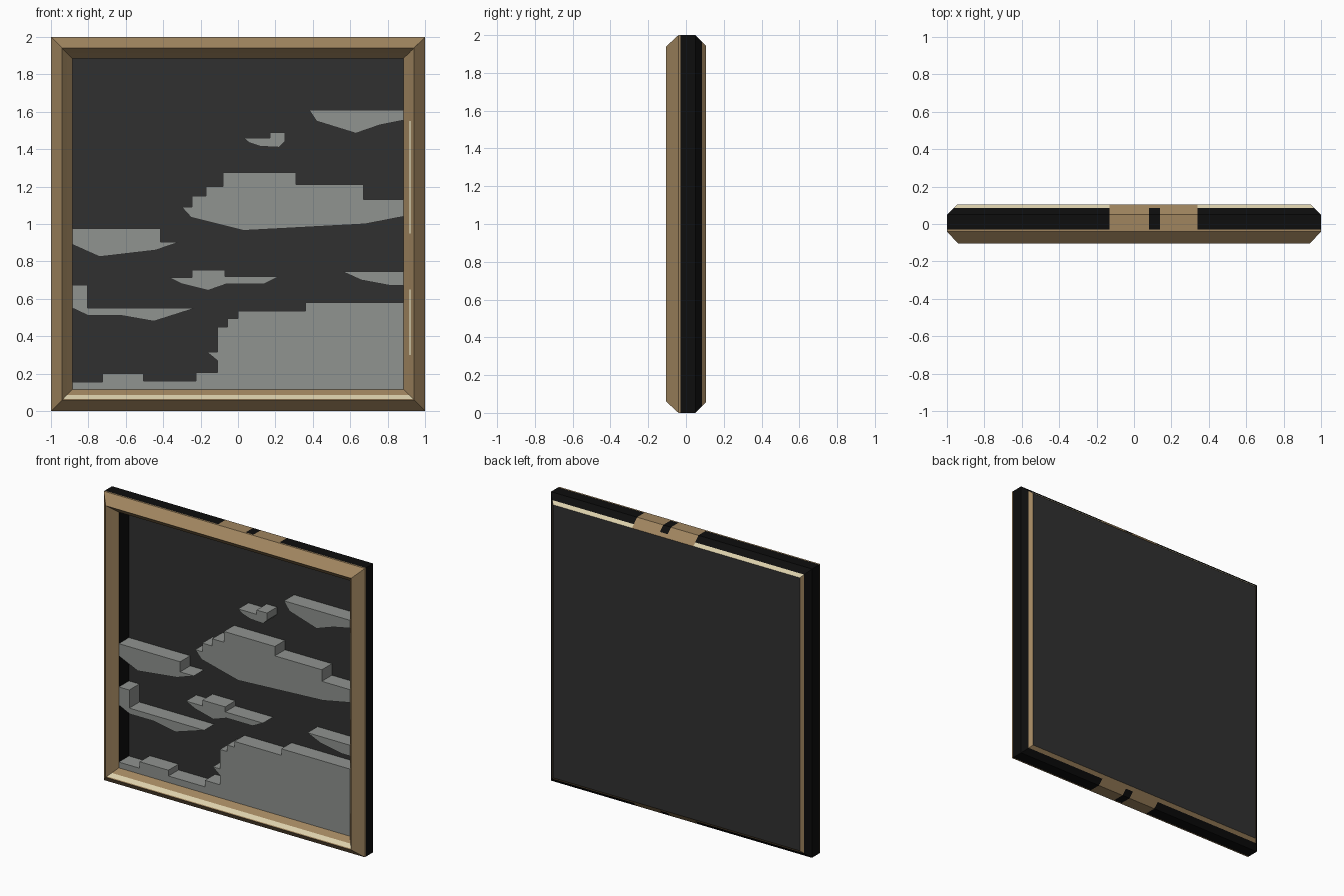
import bpy, bmesh

if "Cube" in bpy.data.objects:
    bpy.data.objects.remove(bpy.data.objects["Cube"])


def srgb(h):
    c = [int(h[i:i + 2], 16) / 255 for i in (0, 2, 4)]
    return [v / 12.92 if v <= 0.04045 else ((v + 0.055) / 1.055) ** 2.4 for v in c] + [1]


def material(name, h):
    m = bpy.data.materials.new(name)
    m.diffuse_color = srgb(h)
    m.use_nodes = True
    m.node_tree.nodes["Principled BSDF"].inputs["Base Color"].default_value = m.diffuse_color
    return m


WOOD = material("warm_wood", "A0855F")
PALE = material("pale_wood", "DCD0AC")
BLACK = material("black_edge", "0D0D0D")
DARK = material("dark_backing", "303030")
GREY = material("stone_grey", "909390")


def finish(name, bm, mats):
    bmesh.ops.recalc_face_normals(bm, faces=bm.faces)
    me = bpy.data.meshes.new(name)
    bm.to_mesh(me)
    bm.free()
    for m in mats:
        me.materials.append(m)
    ob = bpy.data.objects.new(name, me)
    bpy.context.collection.objects.link(ob)
    return ob


def prism(name, outline, y0, y1, mat):
    """Extrude an x/z outline from y0 back to y1."""
    bm = bmesh.new()
    face = bm.faces.new([bm.verts.new((x, y0, z)) for x, z in outline])
    ext = bmesh.ops.extrude_face_region(bm, geom=[face])["geom"]
    for v in ext:
        if isinstance(v, bmesh.types.BMVert):
            v.co.y = y1
    return finish(name, bm, [mat])


# Frame: profile of (inset, y) swept round a square, with cuts for painted zones
FRONT, BACK = -0.04, 0.07
profile = [(0.115, BACK), (0.115, FRONT), (0.085, -0.075), (0.075, -0.087),
           (0.065, -0.099), (0.06, -0.105), (0, -0.04), (0, -0.03),
           (0, 0.05), (0.035, 0.085), (0.055, 0.105)]
cuts_x = [-0.13, 0.08, 0.14, 0.34]
cuts_z = [-0.7, -0.35, -0.05, 0.55]
stations = ([(-1, -1)] + [(x, -1) for x in cuts_x] + [(1, -1)] +
            [(1, z) for z in cuts_z] + [(1, 1)] +
            [(x, 1) for x in reversed(cuts_x)] + [(-1, 1)])


def band_colour(band, a, b):
    """0 wood, 1 pale, 2 black, by profile band and place on the frame."""
    mx, mz = (a[0] + b[0]) / 2, (a[1] + b[1]) / 2
    level = a[1] == b[1]
    bare = level and (-0.13 < mx < 0.08 or 0.14 < mx < 0.34)
    if band == 0:
        return 2
    if band in (7, 8):
        return 0 if bare else 2
    if band in (2, 3) and level and mz < 0:
        return 1
    if band == 2 and a[0] == b[0] == 1 and (-0.7 < mz < -0.35 or -0.05 < mz < 0.55):
        return 1
    if band == 9 and level and mz > 0 and not -0.13 < mx < 0.34:
        return 1
    return 0


def place(c, inset):
    return c * (1 - inset) if abs(c) == 1 else c


bm = bmesh.new()
rings = [[bm.verts.new((place(u, i), y, 1 + place(v, i))) for i, y in profile]
         for u, v in stations]
for s in range(len(stations)):
    t = (s + 1) % len(stations)
    for k in range(len(profile) - 1):
        f = bm.faces.new((rings[s][k], rings[t][k], rings[t][k + 1], rings[s][k + 1]))
        f.material_index = band_colour(k, stations[s], stations[t])
finish("picture_frame", bm, [WOOD, PALE, BLACK])

# Backing panel
w = 0.945
prism("backing_panel", [(-w, 1 - w), (w, 1 - w), (w, 1 + w), (-w, 1 + w)], BACK, 0.105, DARK)


def terrace(name, x0, treads, underside):
    """Block with a stepped top (height, end x) and a free underside, right to left."""
    pts, x = [], x0
    for z, x1 in treads:
        pts += [(x, z), (x1, z)]
        x = x1
    prism(name, pts + underside, FRONT, BACK + 0.005, GREY)


# Floating ledges
E = 0.885
terrace("ledge_top_right", 0.38, [(1.61, E)],
        [(E, 1.555), (0.76, 1.53), (0.63, 1.485), (0.42, 1.55)])
terrace("ledge_small", 0.03, [(1.46, 0.17), (1.49, 0.25)],
        [(0.25, 1.44), (0.22, 1.41), (0.12, 1.415), (0.06, 1.435)])
terrace("ledge_large", -0.30,
        [(1.09, -0.245), (1.15, -0.17), (1.20, -0.08), (1.275, 0.31), (1.21, 0.67), (1.13, E)],
        [(E, 1.04), (0.68, 1.0), (0.03, 0.965), (-0.25, 1.035)])
terrace("ledge_left", -E, [(0.975, -0.415), (0.905, -0.31)],
        [(-0.44, 0.86), (-0.74, 0.825), (-E, 0.89)])
terrace("ledge_middle", -0.37, [(0.715, -0.245), (0.755, -0.07), (0.72, 0.22)],
        [(0.14, 0.68), (-0.06, 0.68), (-0.16, 0.645), (-0.3, 0.68)])
terrace("ledge_right", 0.56, [(0.745, E)], [(E, 0.67), (0.82, 0.67), (0.66, 0.70)])
terrace("ledge_low_left", -E, [(0.675, -0.805), (0.55, -0.23)],
        [(-0.45, 0.48), (-0.62, 0.51), (-0.8, 0.51), (-E, 0.55)])

# Ground with its cliff and a small outcrop
terrace("ground", -E,
        [(0.155, -0.725), (0.20, -0.505), (0.16, -0.225), (0.205, -0.11),
         (0.45, -0.055), (0.495, 0), (0.535, 0.36), (0.58, E)],
        [(E, 0.115), (-E, 0.115)])
terrace("outcrop", -0.165, [(0.315, -0.11)], [(-0.11, 0.27)])
